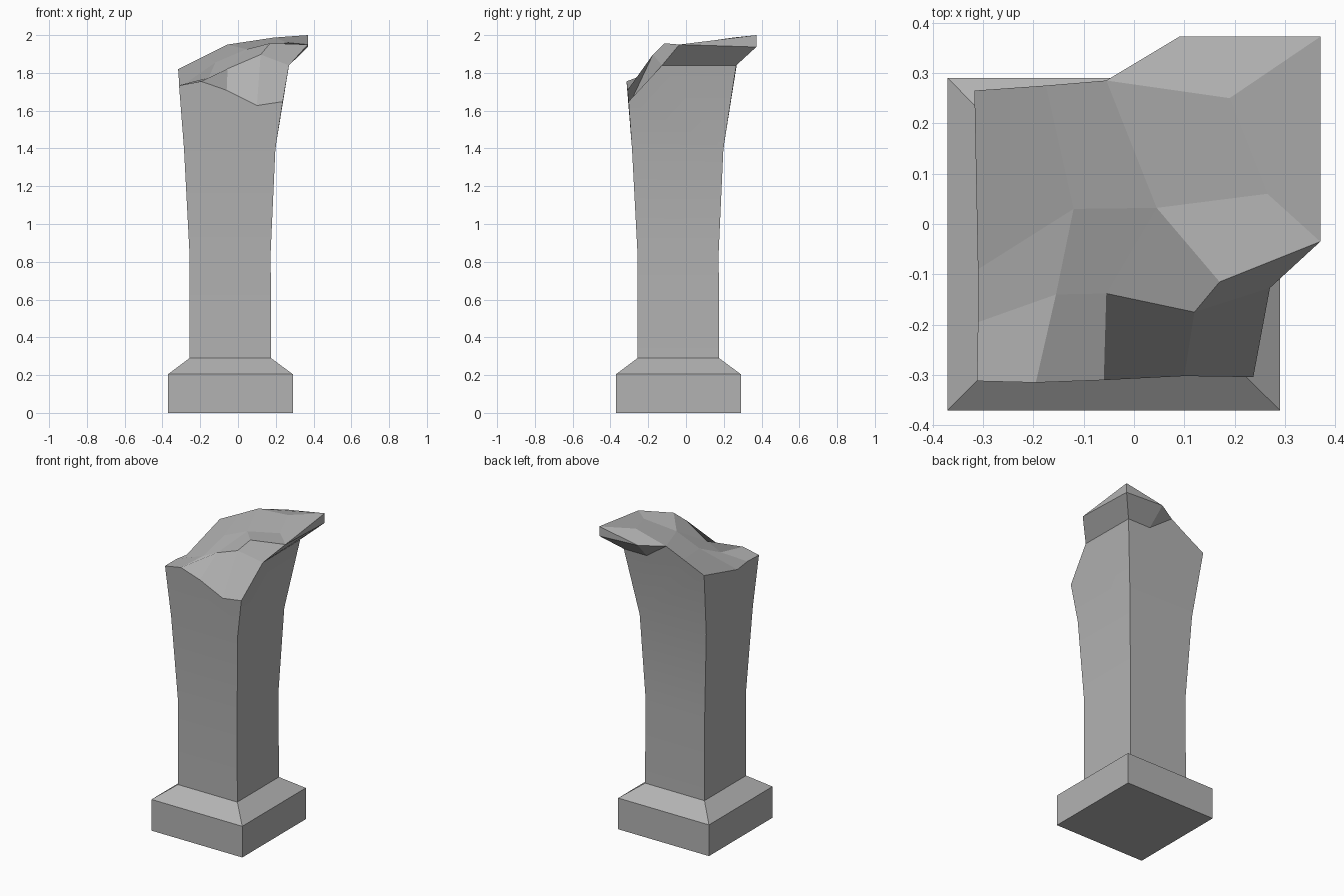
import bpy, bmesh

if "Cube" in bpy.data.objects:
    bpy.data.objects.remove(bpy.data.objects["Cube"])

bm = bmesh.new()


def ring(lo, hi, z):
    """Square loop: front left, front right, back right, back left."""
    return [bm.verts.new((x, y, z)) for x, y in ((lo, lo), (hi, lo), (hi, hi), (lo, hi))]


# Plinth, chamfer and slightly flaring shaft
profile = [(-0.37, 0.29, 0), (-0.37, 0.29, 0.205), (-0.257, 0.175, 0.29),
           (-0.257, 0.173, 0.85), (-0.286, 0.198, 1.4)]
rings = [ring(*p) for p in profile]
bm.faces.new(rings[0])
for k, (low, high) in enumerate(zip(rings, rings[1:])):
    for i in range(4):
        j = (i + 1) % 4
        bm.faces.new((low[i], low[j], high[j], high[i])).smooth = k > 1

# Corner points of the broken top and of the remaining piece of capital
points = {
    # left rim and back rim
    "A": (-0.317, 0.265, 1.82), "O": (-0.31, -0.09, 1.722), "P": (-0.31, -0.195, 1.735),
    "B": (-0.175, 0.275, 1.89), "C": (-0.055, 0.285, 1.95),
    # front rim
    "Q": (-0.312, -0.312, 1.733), "R": (-0.195, -0.315, 1.755), "S": (-0.06, -0.31, 1.708),
    "T": (0.10, -0.302, 1.627), "U": (0.237, -0.304, 1.648),
    # start of the capital flare
    "V": (0.27, -0.127, 1.84), "Y": (0.266, 0.266, 1.84), "W": (0.10, 0.266, 1.84),
    # outer edge of the capital
    "D": (0.09, 0.372, 1.95), "E": (0.37, 0.372, 2.0), "Z": (0.37, 0.372, 1.937),
    "F": (0.37, -0.035, 1.95),
    # inner points of the fracture
    "G": (0.17, -0.115, 1.957), "H": (0.265, 0.06, 1.96), "I": (0.045, 0.032, 1.925),
    "J": (-0.12, 0.03, 1.855), "K": (-0.155, -0.14, 1.775), "L": (-0.055, -0.138, 1.822),
    "M": (0.12, -0.175, 1.897), "N": (0.19, 0.25, 1.987),
}
v = {name: bm.verts.new(co) for name, co in points.items()}

# Upper shaft sides, ending in the broken rim
for i, rim in enumerate(("UTSRQ", "YVU", "ABCWY", "QPOA")):
    low = [rings[-1][i], rings[-1][(i + 1) % 4]]
    if i == 2:
        low.reverse()
        rim = rim[::-1]
    bm.faces.new(low + [v[c] for c in rim]).smooth = True

# Fracture surface, capital edge and capital underside
for face in ("ABJO", "OJKP", "PKRQ", "RKLS", "KJIL", "LIGM", "BCIJ", "IHFG", "CDEN",
             "ICNH", "HNEF", "SLMT", "TMVU", "MGFV",
             "DEZ", "EFZ", "VFZY", "YZDW", "WDC"):
    bm.faces.new([v[c] for c in face])

# Consistent normals, hard corners
bmesh.ops.recalc_face_normals(bm, faces=bm.faces)
for e in bm.edges:
    e.smooth = e.calc_face_angle(0) < 0.5

stone = bpy.data.materials.new("stone")
stone.diffuse_color = (0.45, 0.45, 0.45, 1)
stone.use_nodes = True
stone.node_tree.nodes["Principled BSDF"].inputs["Base Color"].default_value = stone.diffuse_color
mesh = bpy.data.meshes.new("broken_column")
bm.to_mesh(mesh)
bm.free()
mesh.materials.append(stone)
bpy.context.collection.objects.link(bpy.data.objects.new("broken_column", mesh))
